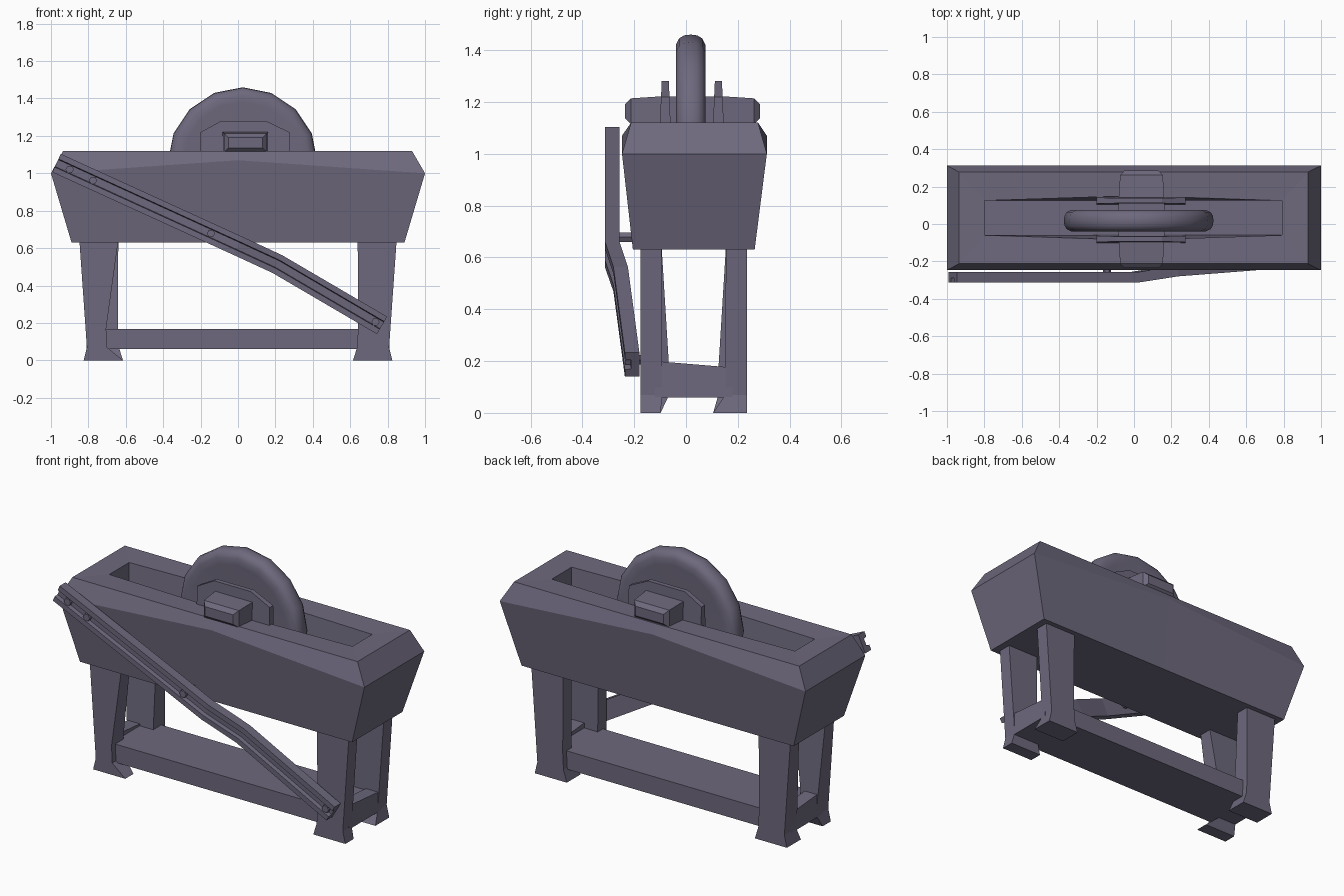
import bpy, bmesh, math
from mathutils import Vector

if "Cube" in bpy.data.objects:
    bpy.data.objects.remove(bpy.data.objects["Cube"])

# Dark violet-grey used on every part
mat = bpy.data.materials.new("dark_grey")
mat.diffuse_color = (0.155, 0.14, 0.205, 1)
mat.use_nodes = True
mat.node_tree.nodes["Principled BSDF"].inputs["Base Color"].default_value = mat.diffuse_color


def finish(name, bm):
    bmesh.ops.recalc_face_normals(bm, faces=bm.faces)
    me = bpy.data.meshes.new(name)
    bm.to_mesh(me)
    bm.free()
    me.materials.append(mat)
    ob = bpy.data.objects.new(name, me)
    bpy.context.collection.objects.link(ob)
    return ob


def loft(name, rings, closed=False):
    """Skin a list of equal-length point rings; cap the ends unless closed."""
    bm = bmesh.new()
    vs = [[bm.verts.new(p) for p in r] for r in rings]
    n = len(vs[0])
    pairs = list(zip(vs, vs[1:]))
    if closed:
        pairs.append((vs[-1], vs[0]))
    for a, b in pairs:
        for i in range(n):
            j = (i + 1) % n
            bm.faces.new((a[i], a[j], b[j], b[i]))
    if not closed:
        bm.faces.new(vs[0])
        bm.faces.new(vs[-1])
    return finish(name, bm)


def rect(x0, x1, y0, y1, z):
    return [(x0, y0, z), (x1, y0, z), (x1, y1, z), (x0, y1, z)]


def mid_ring(x0, x1, y0, y1, z, bulge=0.0, lift=0.0):
    """Rectangle with an extra midpoint on the long sides."""
    return [(x0, y0, z), (0, y0 - bulge, z + lift), (x1, y0, z),
            (x1, y1, z), (0, y1 + bulge, z + lift), (x0, y1, z)]


# Trough: flared outside, chamfered rim, shallow well
loft("trough", [
    mid_ring(-0.89, 0.89, -0.205, 0.265, 0.63),
    mid_ring(-1.0, 1.0, -0.247, 0.312, 1.0, 0, 0.07),
    mid_ring(-0.935, 0.93, -0.212, 0.278, 1.12),
    mid_ring(-0.8, 0.79, -0.06, 0.125, 1.115, 0.026),
    mid_ring(-0.8, 0.79, -0.06, 0.125, 1.0),
])

# Grinding wheel: lathe of a rounded rim section
half = [(0.40, 0.0), (0.397, 0.025), (0.385, 0.045), (0.36, 0.057), (0.32, 0.055), (0.05, 0.05)]
section = half[::-1] + [(r, -y) for r, y in half[1:]]
rings = []
for i in range(16):
    a = i * math.tau / 16
    rings.append([(0.025 + r * math.cos(a), 0.018 + y, 1.06 + r * math.sin(a)) for r, y in section])
wheel = loft("grinding_wheel", rings, closed=True)
bpy.context.view_layer.objects.active = wheel
wheel.select_set(True)
bpy.ops.object.shade_smooth_by_angle(angle=math.radians(40))

# Axle block with chamfered ends
axle = []
for y, inset in [(-0.235, 0.026), (-0.212, 0.004), (-0.09, -0.004), (0.14, -0.004), (0.262, 0.004), (0.285, 0.026)]:
    x0, x1, z0, z1 = -0.078 + inset, 0.158 - inset, 1.11 + inset, 1.218 - inset
    axle.append([(x0, y, z0), (x1, y, z0), (x1, y, z1), (x0, y, z1)])
loft("axle_block", axle)

# Bearing plates either side of the wheel
plate = [(-0.2, 1.02), (0.275, 1.02), (0.275, 1.22), (0.15, 1.28), (-0.09, 1.28), (-0.2, 1.22)]
for name, yc in (("front_bearing_plate", -0.08), ("back_bearing_plate", 0.125)):
    loft(name, [[(x, yc + s * (0.024 - 0.045 * max(0, z - 1.05)), z) for x, z in plate]
                for s in (-1, 1)])

# Legs: flared feet, one per corner; the front left one tapers most
for side, sx in (("left", -1), ("right", 1)):
    for face, sy in (("front", -1), ("back", 1)):
        ankle_in = 0.705 if (sx, sy) == (-1, -1) else 0.642
        y_in = 0.095 if sx < 0 else 0.122
        foot_in = 0.075 if sy > 0 else 0.128
        levels = [(0.0, 0.615, 0.825, foot_in), (0.07, ankle_in - 0.005, 0.808, y_in),
                  (0.17, ankle_in, 0.815, y_in), (0.64, 0.64, 0.848, 0.124)]
        r = [rect(sx * xi, sx * xo, 0.03 + sy * yi, 0.03 + sy * 0.205, z) for z, xi, xo, yi in levels]
        loft(f"{side}_{face}_leg", r)

# Low shelf joining the legs, with raised end rails
loft("shelf", [rect(-0.8, 0.8, -0.14, 0.2, 0.06), rect(-0.8, 0.8, -0.14, 0.2, 0.168)])
for side, sx in (("left", -1), ("right", 1)):
    loft(f"{side}_end_rail", [
        rect(sx * 0.73, sx * 0.81, -0.12, 0.18, 0.06),
        [(sx * 0.73, -0.12, 0.2), (sx * 0.81, -0.12, 0.2), (sx * 0.81, 0.18, 0.175), (sx * 0.73, 0.18, 0.175)],
    ])

# Diagonal brace: U-channel swept along a bent path
path = [Vector(p) for p in ((-0.97, -0.285, 1.055), (0.0, -0.285, 0.612),
                            (0.21, -0.252, 0.515), (0.77, -0.208, 0.187))]
channel = [(-0.054, 0.028), (0.054, 0.028), (0.054, -0.028), (0.024, -0.028),
           (0.02, -0.004), (-0.02, -0.004), (-0.024, -0.028), (-0.054, -0.028)]
rings = []
for i, p in enumerate(path):
    t = path[min(i + 1, 3)] - path[max(i - 1, 0)]
    up = Vector((-t.z, 0, t.x)).normalized()
    rings.append([p + up * u + Vector((0, v, 0)) for u, v in channel])
loft("diagonal_brace", rings)

# Bolts through the brace
for i, (x, z, y0, y1) in enumerate([(-0.9, 1.02, -0.31, -0.26), (-0.775, 0.962, -0.31, -0.26),
                                    (-0.145, 0.678, -0.31, -0.2), (0.735, 0.205, -0.236, -0.17)]):
    hexa = [(x + 0.022 * math.cos(k * math.tau / 6), z + 0.022 * math.sin(k * math.tau / 6)) for k in range(6)]
    loft(f"brace_bolt_{i + 1}", [[(px, y, pz) for px, pz in hexa] for y in (y0, y1)])
